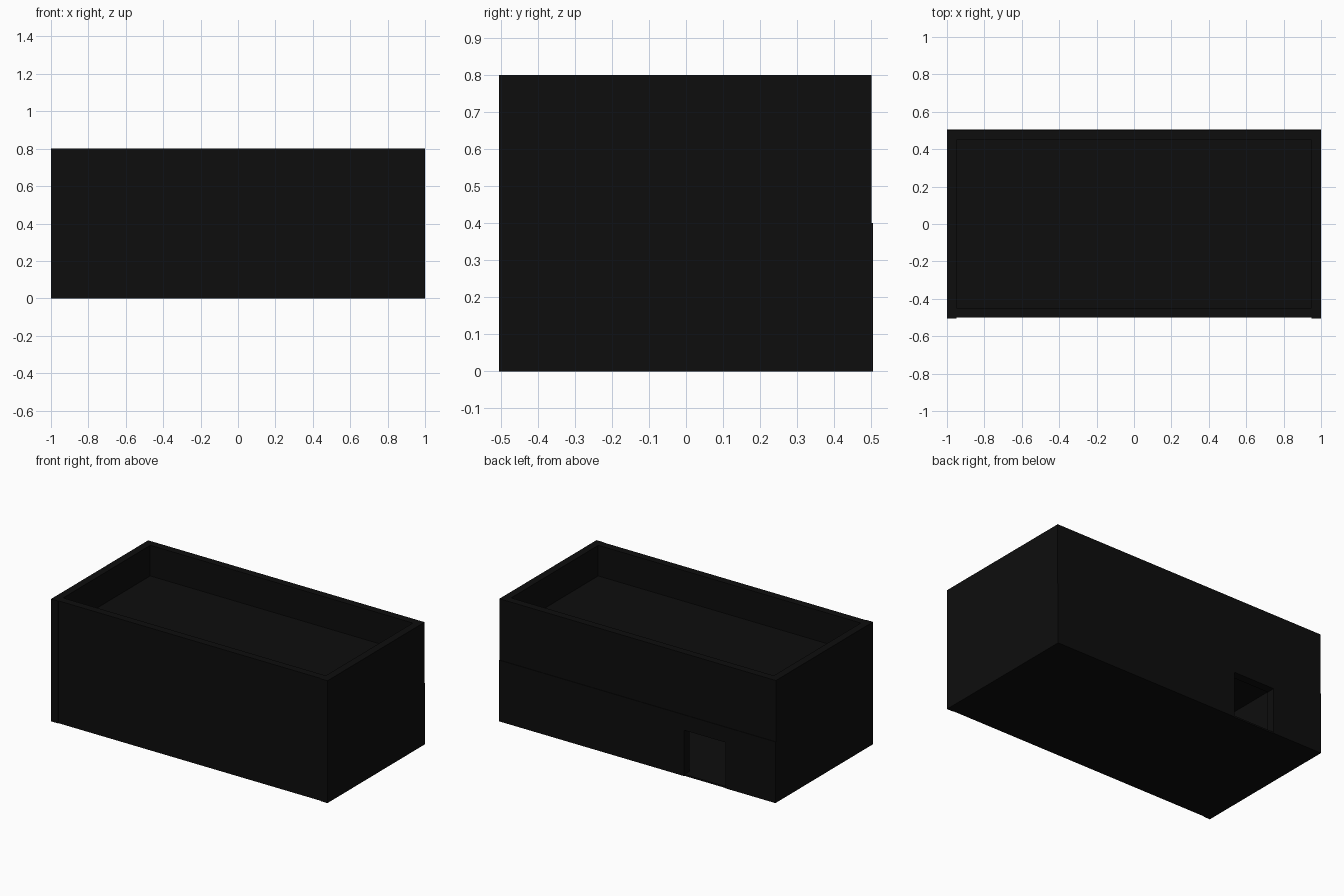
import bpy

old = bpy.data.objects.get("Cube")
if old:
    bpy.data.objects.remove(old, do_unlink=True)

black = bpy.data.materials.new("near_black")
black.use_nodes = True
colour = (0.004, 0.004, 0.004, 1)
black.diffuse_color = colour
black.node_tree.nodes["Principled BSDF"].inputs["Base Color"].default_value = colour


def box(name, x, y, z):
    """Axis-aligned box from three (low, high) ranges."""
    bpy.ops.mesh.primitive_cube_add(size=1, location=[sum(r) / 2 for r in (x, y, z)])
    ob = bpy.context.object
    ob.name = name
    ob.scale = [r[1] - r[0] for r in (x, y, z)]
    bpy.ops.object.transform_apply(location=False, rotation=False, scale=True)
    ob.data.materials.append(black)
    return ob


WALL, TOP, ROOF = 0.05, 0.8, 0.6
INNER = 1 - WALL
DEPTH = 0.5

# Side walls run the full depth, with their ends just proud of the front
for side, s in (("left", 1), ("right", -1)):
    box(side + "_wall", sorted((s * INNER, s)), (-DEPTH - 0.004, DEPTH), (0, TOP))

# Front wall between the side walls
box("front_wall", (-INNER, INNER), (-DEPTH, -DEPTH + WALL), (0, TOP))

# Back wall: upper storey, then a slightly proud lower storey with a doorway
box("upper_back_wall", (-INNER, INNER), (DEPTH - WALL, DEPTH), (0.4, TOP))
back = (DEPTH - WALL, DEPTH + 0.004)
door_right, door_left, door_top = -0.64, -0.34, 0.3
box("lower_back_wall_right", (-1, door_right), back, (0, 0.4))
box("lower_back_wall_left", (door_left, 1), back, (0, 0.4))
box("door_lintel", (door_right, door_left), back, (door_top, 0.4))

# Ground floor and the roof deck sunk below the parapet
box("ground_floor", (-INNER, INNER), (-DEPTH + WALL, DEPTH), (0, 0.01))
box("roof_deck", (-INNER, INNER), (-DEPTH + WALL, DEPTH - WALL), (ROOF - 0.02, ROOF))
